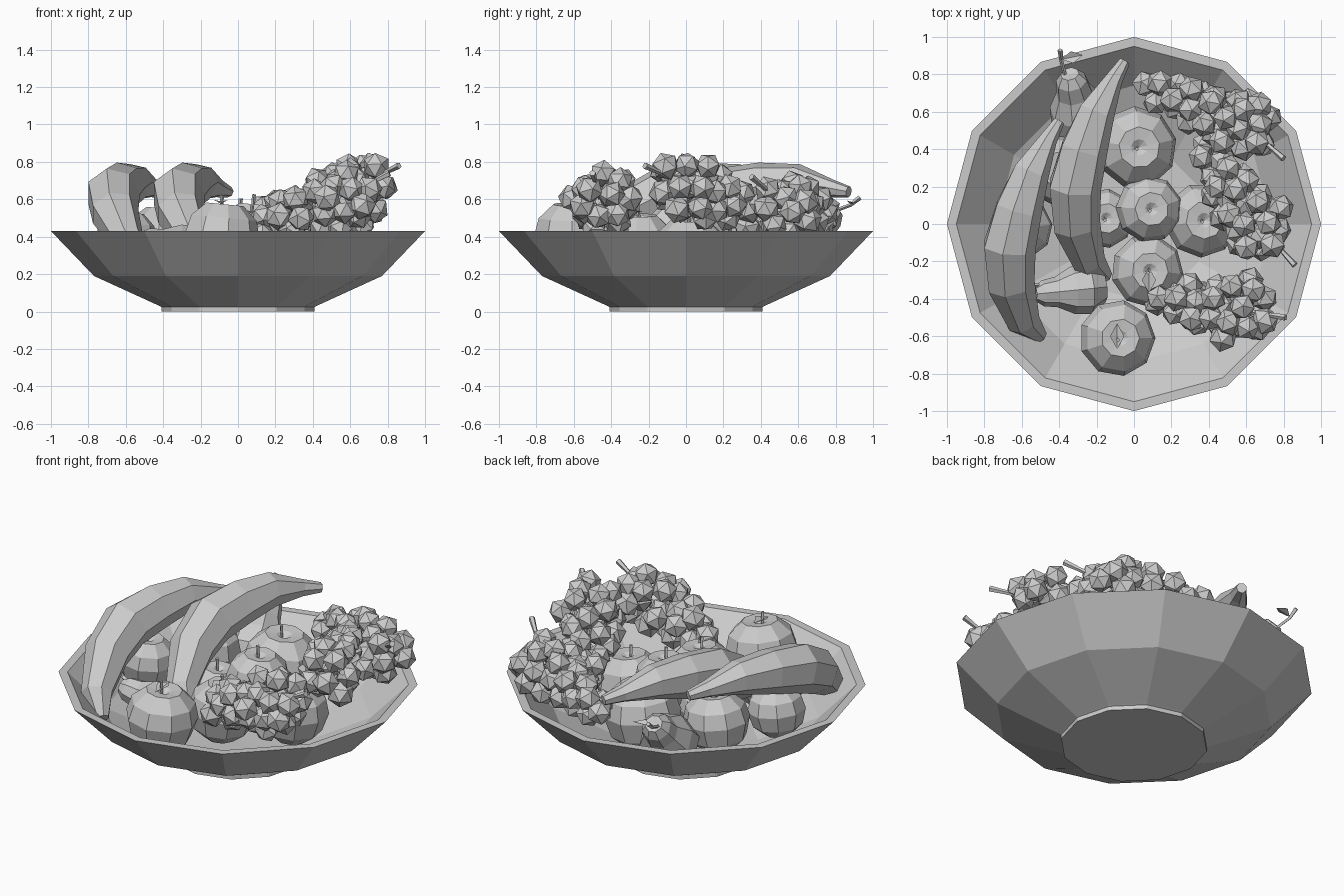
import bpy, bmesh, math, random
from mathutils import Vector, Euler

random.seed(4)
if "Cube" in bpy.data.objects:
    bpy.data.objects.remove(bpy.data.objects["Cube"])

grey = bpy.data.materials.new("plain_grey")
grey.use_nodes = True
grey.diffuse_color = (0.6, 0.6, 0.6, 1)
grey.node_tree.nodes["Principled BSDF"].inputs["Base Color"].default_value = (0.6, 0.6, 0.6, 1)


def finish(name, bm):
    bmesh.ops.remove_doubles(bm, verts=bm.verts, dist=0.0005)
    bmesh.ops.recalc_face_normals(bm, faces=bm.faces)
    mesh = bpy.data.meshes.new(name)
    bm.to_mesh(mesh)
    bm.free()
    mesh.materials.append(grey)
    obj = bpy.data.objects.new(name, mesh)
    bpy.context.collection.objects.link(obj)
    return obj


def bridge(bm, rings):
    for a, b in zip(rings, rings[1:]):
        for i in range(len(a)):
            j = (i + 1) % len(a)
            bm.faces.new((a[i], a[j], b[j], b[i]))


def lathe(name, profile, sides, loc=(0, 0, 0), rot=(0, 0, 0), scale=1):
    """Spin (radius, height) pairs about the local z axis."""
    bm = bmesh.new()
    turn = Euler(rot).to_matrix()
    rings = []
    for r, z in profile:
        ring = []
        for i in range(sides):
            a = math.tau * i / sides
            p = Vector((r * math.cos(a), r * math.sin(a), z)) * scale
            ring.append(bm.verts.new(turn @ p + Vector(loc)))
        rings.append(ring)
    bridge(bm, rings)
    return finish(name, bm)


def sweep(name, points, radii, sides):
    """Tapered tube through the points, capped at both ends."""
    bm = bmesh.new()
    pts = [Vector(p) for p in points]
    span = pts[-1] - pts[0]
    ref = Vector((1, 0, 0)) if abs(span.x) < abs(span.z) + abs(span.y) else Vector((0, 0, 1))
    rings = []
    for k, p in enumerate(pts):
        t = (pts[min(k + 1, len(pts) - 1)] - pts[max(k - 1, 0)]).normalized()
        u = (ref - t * ref.dot(t)).normalized()
        v = t.cross(u)
        rings.append([bm.verts.new(p + (u * math.cos(math.tau * i / sides)
                     + v * math.sin(math.tau * i / sides)) * radii[k]) for i in range(sides)])
    bridge(bm, rings)
    bm.faces.new(rings[0])
    bm.faces.new(rings[-1])
    return finish(name, bm)


def leaf(name, base, direction, length=0.14):
    """Small folded diamond leaf."""
    bm = bmesh.new()
    d = Vector(direction).normalized()
    side = d.cross(Vector((0, 0, 1))).normalized() * length * 0.27
    b = Vector(base)
    mid = b + d * length * 0.5
    lift = Vector((0, 0, 0.015))
    root, tip = bm.verts.new(b), bm.verts.new(b + d * length)
    left, right = bm.verts.new(mid + side + lift), bm.verts.new(mid - side + lift)
    bm.faces.new((root, left, tip))
    bm.faces.new((root, tip, right))
    return finish(name, bm)


# Bowl: foot, two-step outer wall, flat rim, inner wall
lathe("bowl", [(0, 0), (0.41, 0), (0.41, 0.025), (0.42, 0.03), (0.77, 0.19), (1, 0.43),
               (0.95, 0.43), (0.74, 0.22), (0.40, 0.07), (0, 0.06)], 12)

# Bananas: one shape, placed twice
path = [(-0.15, -0.28, 0.28), (-0.24, -0.2, 0.38), (-0.31, 0, 0.53), (-0.32, 0.2, 0.63),
        (-0.27, 0.4, 0.67), (-0.2, 0.6, 0.69), (-0.11, 0.77, 0.66), (-0.05, 0.87, 0.64)]
girth = [0.04, 0.09, 0.13, 0.145, 0.13, 0.1, 0.05, 0.03]
for name, dx, dy in (("right_banana", -0.35, -0.32), ("middle_banana", 0, 0)):
    sweep(name, [(x + dx, y + dy, z) for x, y, z in path], girth, 7)

# Apples: squat body with dimples, and a stem
apple = [(0, -0.72), (0.45, -0.85), (0.85, -0.5), (1, 0.05), (0.88, 0.5),
         (0.5, 0.85), (0.2, 0.82), (0, 0.7)]
apples = [("front_apple", -0.09, -0.61, 0.40, 0.205), ("centre_apple", 0.08, 0.08, 0.42, 0.18),
          ("inner_front_apple", 0.07, -0.25, 0.35, 0.195), ("back_apple", 0.01, 0.41, 0.37, 0.22),
          ("side_apple", 0.36, 0.02, 0.32, 0.2), ("outer_apple", -0.6, -0.02, 0.39, 0.165),
          ("far_apple", -0.41, 0.29, 0.39, 0.19), ("hidden_apple", -0.16, 0.03, 0.31, 0.16)]
for k, (name, x, y, z, r) in enumerate(apples):
    lathe(name, apple, 9, (x, y, z), (0.1 * math.sin(k), 0.1 * math.cos(k), k), r)
    top = z + 0.7 * r
    sweep(name + "_stem", [(x, y, top), (x + 0.005, y - 0.01, top + 0.08)], [0.008, 0.011], 4)
leaf("front_apple_leaf", (-0.09, -0.67, 0.575), (0, 1, 0.1))
leaf("inner_front_apple_leaf", (0.08, -0.37, 0.52), (0, 1, 0.1))

# Pears: one leaning on the back wall, one lying near the front
pear = [(0, -0.17), (0.1, -0.15), (0.165, -0.05), (0.155, 0.06), (0.1, 0.17),
        (0.085, 0.26), (0.05, 0.31), (0, 0.3)]
lathe("back_pear", pear, 8, (-0.29, 0.58, 0.34), (-0.8, -0.25, 0))
sweep("back_pear_stem", [(-0.37, 0.8, 0.54), (-0.39, 0.88, 0.57), (-0.395, 0.93, 0.61)],
      [0.01, 0.01, 0.014], 4)
leaf("back_pear_leaf", (-0.39, 0.88, 0.575), (1, 0.2, 0.05), 0.12)
lathe("front_pear", pear, 8, (-0.28, -0.35, 0.33), (0, -1.35, 0.1), 0.82)
sweep("front_pear_stem", [(-0.5, -0.33, 0.39), (-0.55, -0.33, 0.42)], [0.01, 0.013], 4)


def floor_height(r):
    if r < 0.4:
        return 0.07
    return 0.07 + (r - 0.4) * 0.44 if r < 0.74 else 0.22 + (r - 0.74)


def grape_bunch(name, thick, tip, big, small, stem_end):
    """Fill a tapering volume with closely packed icosahedral grapes."""
    a, b = Vector(thick), Vector(tip)
    centres = []
    for _ in range(9000):
        t = random.random()
        radius = big + (small - big) * t
        off = Vector([random.gauss(0, 1) for _ in range(3)]).normalized()
        p = a.lerp(b, t) + off * radius * random.uniform(0.75, 1)
        if p.z < floor_height(math.hypot(p.x, p.y)) + 0.08:
            continue
        if all((p - c).length > 0.098 for c in centres):
            centres.append(p)
    bm = bmesh.new()
    for c in centres:
        new = bmesh.ops.create_icosphere(bm, subdivisions=1, radius=random.uniform(0.07, 0.078))
        turn = Euler([random.uniform(0, 3) for _ in range(3)]).to_matrix()
        for v in new["verts"]:
            v.co = turn @ v.co + c
    finish(name, bm)
    sweep(name + "_stem", [a, a.lerp(Vector(stem_end), 0.7), stem_end], [0.015, 0.013, 0.018], 5)


# Three bunches of grapes along the left side
grape_bunch("back_grapes", (0.58, 0.54, 0.56), (0.1, 0.72, 0.50), 0.165, 0.07, (0.8, 0.35, 0.72))
grape_bunch("middle_grapes", (0.66, 0.0, 0.68), (0.38, 0.37, 0.50), 0.17, 0.07, (0.86, -0.22, 0.78))
grape_bunch("front_grapes", (0.56, -0.46, 0.61), (0.13, -0.40, 0.46), 0.175, 0.06, (0.81, -0.5, 0.74))
